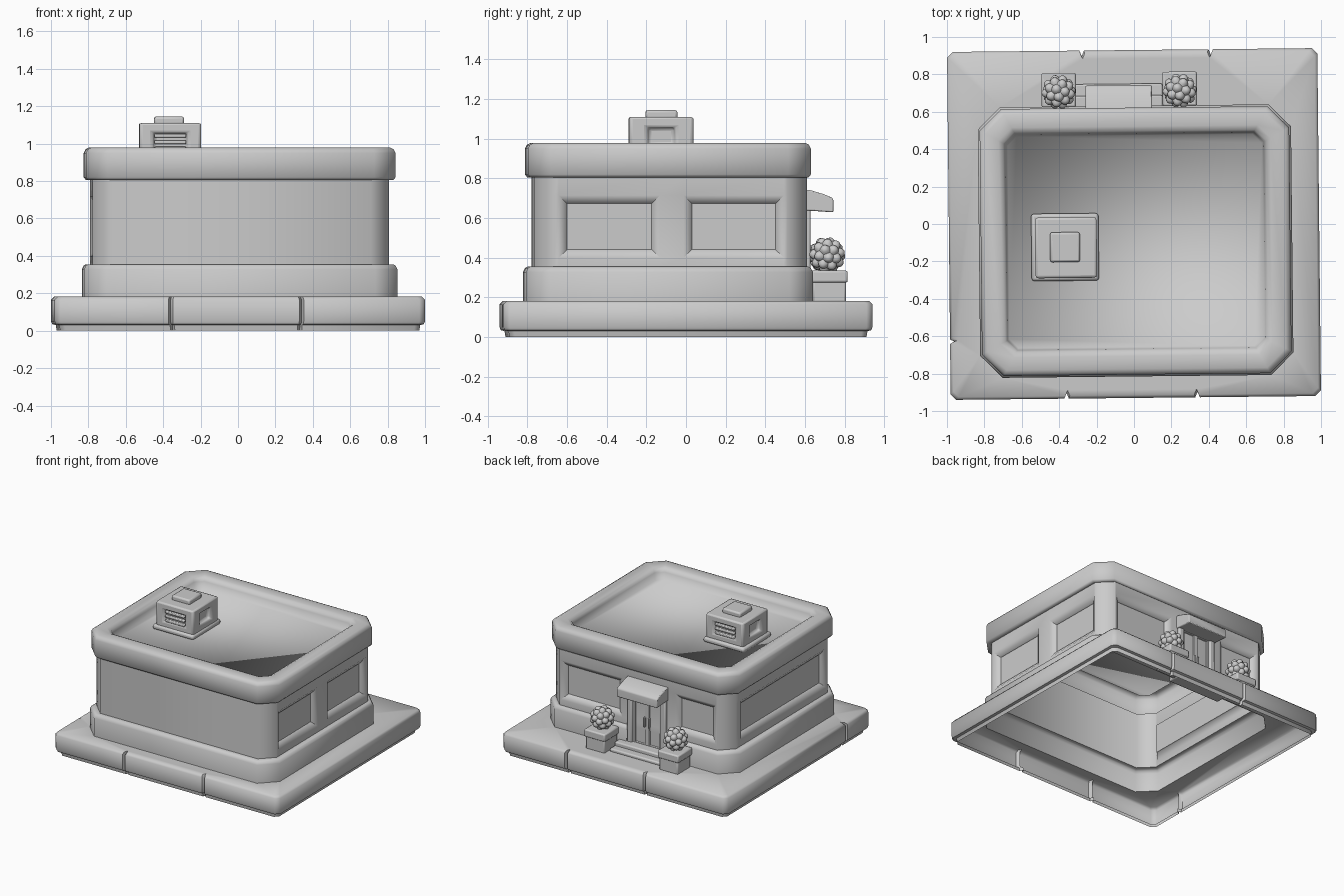
import bpy, bmesh
from math import radians
from mathutils import Vector, Matrix

if "Cube" in bpy.data.objects:
    bpy.data.objects.remove(bpy.data.objects["Cube"], do_unlink=True)

clay = bpy.data.materials.new("plain grey")
clay.use_nodes = True
clay.diffuse_color = (0.6, 0.6, 0.6, 1)
clay.node_tree.nodes["Principled BSDF"].inputs["Base Color"].default_value = (0.6, 0.6, 0.6, 1)

TURN = 0.0105      # the whole building sits slightly rotated
PAVE = 0.182       # pavement top
ROOF = 0.89
DOOR = -0.075      # middle of the entrance


def finish(bm, name, bevel=0, angle=50):
    mesh = bpy.data.meshes.new(name)
    bm.to_mesh(mesh)
    bm.free()
    obj = bpy.data.objects.new(name, mesh)
    bpy.context.collection.objects.link(obj)
    mesh.materials.append(clay)
    obj.rotation_euler.z = TURN
    if bevel:
        mod = obj.modifiers.new("soft edges", "BEVEL")
        mod.width, mod.segments = bevel, 2
    bpy.ops.object.select_all(action="DESELECT")
    obj.select_set(True)
    bpy.context.view_layer.objects.active = obj
    bpy.ops.object.shade_smooth_by_angle(angle=radians(angle))


def box_mesh(lo, hi):
    lo, hi = Vector(lo), Vector(hi)
    bm = bmesh.new()
    bmesh.ops.create_cube(bm, size=1)
    bmesh.ops.scale(bm, vec=hi - lo, verts=bm.verts)
    bmesh.ops.translate(bm, vec=(lo + hi) / 2, verts=bm.verts)
    bm.normal_update()
    return bm


def box(name, lo, hi, bevel=0.01):
    finish(box_mesh(lo, hi), name, bevel)


def recess(bm, faces, thickness, depth):
    bmesh.ops.inset_individual(bm, faces=faces, thickness=thickness, depth=depth, use_even_offset=True)


def octagon(inset, back=0.0):
    """Counter-clockwise chamfered rectangle, inset from the parapet's outline."""
    x0, x1, y0, y1 = -0.82 + inset, 0.835 - inset, -0.805 + inset, 0.622 - inset + back
    c = 0.115 - 0.45 * inset
    return [(x0 + c, y0), (x1 - c, y0), (x1, y0 + c), (x1, y1 - c),
            (x1 - c, y1), (x0 + c, y1), (x0, y1 - c), (x0, y0 + c)]


WALL = octagon(0.034, 0.014)


def with_doorway(pts):
    """Adds the two sides of the doorway on the back edge."""
    y = pts[4][1]
    return pts[:5] + [(DOOR + 0.165, y), (DOOR - 0.165, y)] + pts[5:]


def loft(bm, rings, gap=None):
    loops = [[bm.verts.new((x, y, z)) for x, y in pts] for pts, z in rings]
    for a, b in zip(loops, loops[1:]):
        for i in range(len(a)):
            j = (i + 1) % len(a)
            if i != gap:
                bm.faces.new((a[i], a[j], b[j], b[i]))
    return loops


# Pavement: open-bottomed slab with small joints along the edges
def slab(inset):
    w, d, c, n = 0.99, 0.93, 0.03, 0.012

    def joint(t):
        return [(t - n, 0), (t, 0.03), (t + n, 0)]

    pts = [(-w + c, -d)]
    pts += [(t, -d + k) for s in (-0.37, 0.33) for t, k in joint(s)]
    pts += [(w - c, -d), (w, -d + c), (w, d - c), (w - c, d)]
    pts += [(t, d - k) for s in (0.42, -0.27) for t, k in reversed(joint(s))]
    pts += [(-w + c, d), (-w, d - c)]
    pts += [(-w + k, t) for t, k in reversed(joint(-0.62))]
    pts += [(-w, -d + c)]
    return [(x * (1 - inset / w), y * (1 - inset / d)) for x, y in pts]


bm = bmesh.new()
loops = loft(bm, [(slab(0.03), 0), (slab(0.025), 0.03), (slab(0.006), 0.035),
                  (slab(0), 0.05), (slab(0), 0.165), (slab(0.015), PAVE)])
top = loops[-1]
hole = [bm.verts.new((x, y, PAVE)) for x, y in octagon(-0.01)]
edges = [bm.edges.get((top[i - 1], top[i])) for i in range(len(top))]
edges += [bm.edges.new((hole[i - 1], hole[i])) for i in range(len(hole))]
bmesh.ops.triangle_fill(bm, edges=edges, use_beauty=True, normal=(0, 0, 1))
finish(bm, "pavement")

# Plinth around the foot of the walls, open at the doorway
bm = bmesh.new()
plinth = [(octagon(i), z) for i, z in ((-0.01, 0.18), (-0.01, 0.328), (0, 0.348), (0.012, 0.355))]
loft(bm, [(with_doorway(pts), z) for pts, z in plinth + [(WALL, 0.355)]], gap=5)
finish(bm, "plinth")

# Walls: columns of faces per side, with slanted recesses for the windows
windows = {2: [(-0.65, -0.14), (-0.02, 0.485)],
           4: [(-0.675, -0.31), (0.15, 0.69)],
           6: [(-0.66, 0.44)]}
bm = bmesh.new()
rows = [0.355, 0.4, 0.715, 0.81]
openings = []
for side in range(8):
    p, q = Vector(WALL[side]), Vector(WALL[(side + 1) % 8])
    axis = 0 if side == 4 else 1
    spans = windows.get(side, [])
    cuts = [p] + sorted((p.lerp(q, (v - p[axis]) / (q[axis] - p[axis])) for s in spans for v in s),
                        key=lambda c: (c - p).length) + [q]
    for a, b in zip(cuts, cuts[1:]):
        mid = (a[axis] + b[axis]) / 2
        for r, (z0, z1) in enumerate(zip(rows, rows[1:])):
            f = bm.faces.new([bm.verts.new((*c, z)) for c, z in ((a, z0), (b, z0), (b, z1), (a, z1))])
            if r == 1 and any(s[0] < mid < s[1] for s in spans):
                openings.append(f)
bmesh.ops.remove_doubles(bm, verts=bm.verts, dist=0.0005)
bm.normal_update()
recess(bm, openings, 0.04, -0.03)
recess(bm, openings, 0.002, -0.008)
finish(bm, "walls")

# Parapet and sunken roof
bm = bmesh.new()
loops = loft(bm, [(WALL, 0.808), (octagon(0.012), 0.805), (octagon(0), 0.82),
                  (octagon(0), 0.95), (octagon(0.01), 0.97), (octagon(0.03), 0.98),
                  (octagon(0.1), 0.98), (octagon(0.125), 0.968), (octagon(0.137), 0.945),
                  (octagon(0.148), ROOF)])
bm.faces.new(loops[-1])
finish(bm, "parapet_and_roof", angle=95)

# Rooftop cooling unit
box("cooling_unit_base", (-0.55, -0.3, ROOF - 0.005), (-0.19, 0.06, 0.925), 0.015)
bm = box_mesh((-0.53, -0.285, 0.915), (-0.2, 0.04, 1.11))
for f in [f for f in bm.faces if abs(f.normal.z) < 0.1]:
    across, squeeze = (1, 0.62) if abs(f.normal.x) > 0.9 else (0, 0.8)
    recess(bm, [f], 0.05, 0)
    centre = f.calc_center_median()[across]
    for v in f.verts:
        v.co[across] = centre + (v.co[across] - centre) * squeeze
    recess(bm, [f], 0.006, -0.03)
finish(bm, "cooling_unit_body", 0.014)
box("cooling_unit_cap", (-0.45, -0.2, 1.1), (-0.29, -0.04, 1.145), 0.012)
for side, y in (("front", -0.272), ("back", 0.027)):
    for i in range(3):
        z = 0.964 + 0.034 * i
        box(f"{side}_louvre_{i + 1}", (-0.45, y - 0.012, z), (-0.28, y + 0.012, z + 0.02), 0.006)

# Entrance: steps, door leaves set into the plinth, posts, handles and canopy
box("lower_step", (DOOR - 0.235, 0.58, 0.175), (DOOR + 0.235, 0.75, 0.205))
box("upper_step", (DOOR - 0.235, 0.58, 0.195), (DOOR + 0.235, 0.688, 0.235))
for name, s in (("left", 1), ("right", -1)):
    x = DOOR + s * 0.063
    bm = box_mesh((x - 0.063, 0.56, 0.22), (x + 0.063, 0.61, 0.65))
    leaf = [f for f in bm.faces if f.normal.y > 0.9]
    recess(bm, leaf, 0.018, 0)
    recess(bm, leaf, 0.004, -0.01)
    finish(bm, name + "_door_leaf")
    x = DOOR + s * 0.147
    box(name + "_door_post", (x - 0.023, 0.56, 0.19), (x + 0.023, 0.627, 0.65))
    x = DOOR + s * 0.018
    box(name + "_door_handle", (x - 0.006, 0.6, 0.38), (x + 0.006, 0.622, 0.46), 0.004)

profile = [(0.585, 0.64), (0.68, 0.634), (0.742, 0.63), (0.742, 0.695), (0.732, 0.705),
           (0.69, 0.722), (0.63, 0.74), (0.585, 0.747)]
bm = bmesh.new()
end = bm.faces.new([bm.verts.new((DOOR - 0.178, y, z)) for y, z in profile])
new = bmesh.ops.extrude_face_region(bm, geom=[end])["geom"]
bmesh.ops.translate(bm, vec=(0.356, 0, 0), verts=[v for v in new if isinstance(v, bmesh.types.BMVert)])
bmesh.ops.recalc_face_normals(bm, faces=bm.faces)
finish(bm, "canopy", 0.006)

# Planters with knobbly bushes: a lobe over each corner and face of an icosahedron
knobs = bmesh.new()
bmesh.ops.create_icosphere(knobs, subdivisions=1, radius=1)
centres = [v.co.normalized() for v in knobs.verts]
centres += [f.calc_center_median().normalized() for f in knobs.faces]
knobs.free()
for name, x in (("left", 0.252), ("right", -0.395)):
    y = 0.72
    box(name + "_planter", (x - 0.083, y - 0.083, 0.175), (x + 0.083, y + 0.083, 0.285))
    box(name + "_planter_rim", (x - 0.092, y - 0.092, 0.275), (x + 0.092, y + 0.092, 0.335))
    bm = bmesh.new()
    bmesh.ops.create_icosphere(bm, subdivisions=4, radius=0.073)
    for v in bm.verts:
        near = max(v.co.normalized().dot(c) for c in centres)
        v.co *= 1 + 0.28 * max(0, (near - 0.94) / 0.06) ** 0.8
    bmesh.ops.transform(bm, verts=bm.verts,
                        matrix=Matrix.Translation((x, y - 0.01, 0.412)) @ Matrix.Rotation(0.4, 4, "X"))
    finish(bm, name + "_bush", angle=60)
